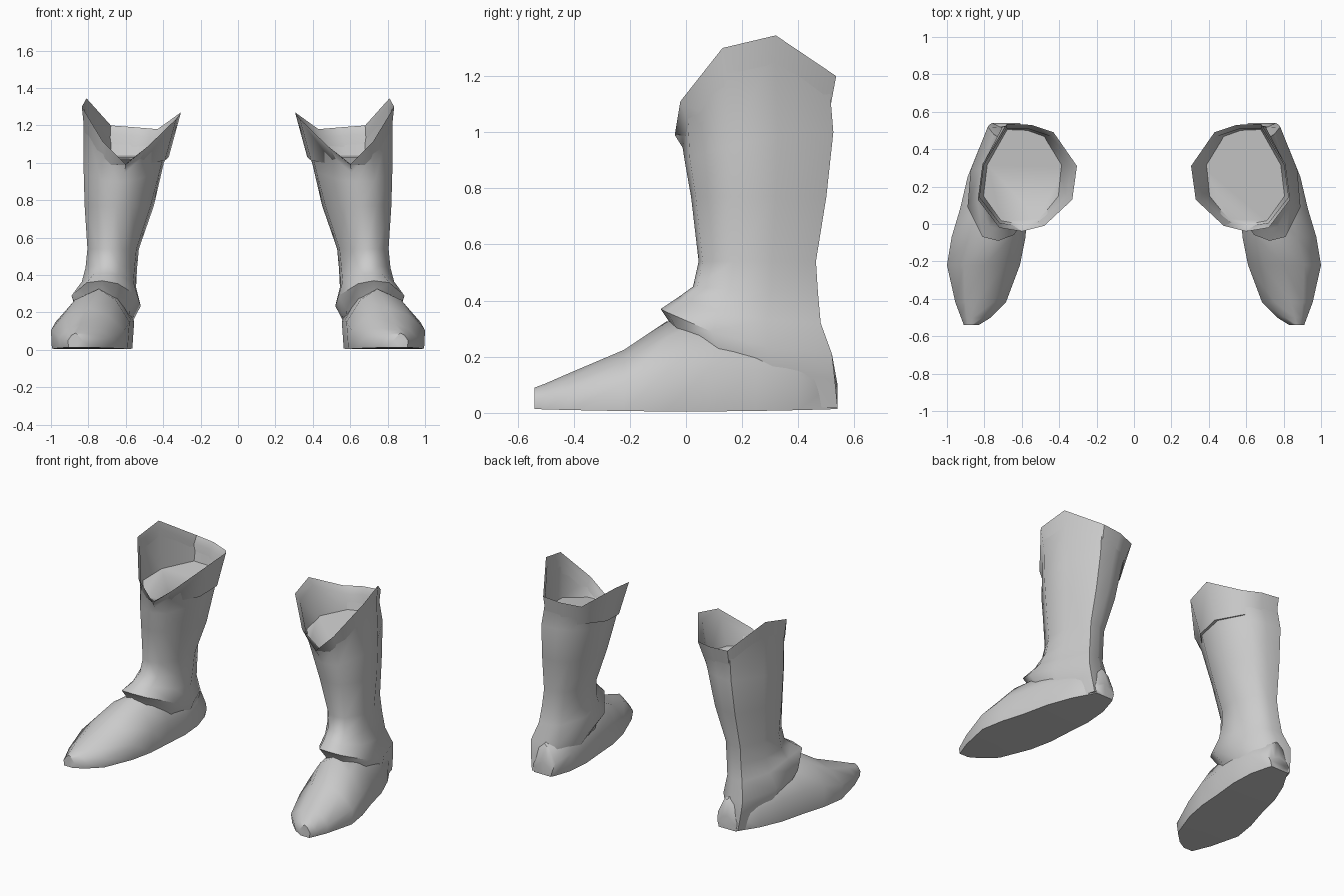
import bpy, bmesh, math

cube = bpy.data.objects.get("Cube")
if cube:
    bpy.data.objects.remove(cube)

grey = bpy.data.materials.new("plain_grey")
grey.use_nodes = True
grey.diffuse_color = (0.6, 0.6, 0.6, 1)
grey.node_tree.nodes["Principled BSDF"].inputs["Base Color"].default_value = (0.6, 0.6, 0.6, 1)


def loft(name, rings, angle):
    """Skin closed rings, cap both ends and mirror to make the pair."""
    bm = bmesh.new()
    loops = [[bm.verts.new(p) for p in ring] for ring in rings]
    for a, b in zip(loops, loops[1:]):
        for i in range(len(a)):
            j = (i + 1) % len(a)
            bm.faces.new((a[i], a[j], b[j], b[i]))
    bm.faces.new(loops[0])
    bm.faces.new(loops[-1])
    bmesh.ops.recalc_face_normals(bm, faces=bm.faces)
    mesh = bpy.data.meshes.new(name)
    bm.to_mesh(mesh)
    bm.free()
    mesh.materials.append(grey)
    obj = bpy.data.objects.new(name, mesh)
    bpy.context.collection.objects.link(obj)
    obj.modifiers.new("pair", 'MIRROR').use_mirror_merge = False
    bpy.ops.object.select_all(action='DESELECT')
    obj.select_set(True)
    bpy.context.view_layer.objects.active = obj
    bpy.ops.object.shade_smooth_by_angle(angle=math.radians(angle))


# Top rim: a saddle with a deep notch at the front
rim = [(.60, -.04, .99), (.72, -.02, 1.11), (.835, .13, 1.30), (.81, .32, 1.345),
       (.68, .535, 1.2), (.55, .53, 1.19), (.43, .49, 1.18), (.305, .31, 1.27),
       (.33, .13, 1.235), (.48, -.01, 1.09)]
unit = [((x - .305) / .53, (y + .04) / .575) for x, y, z in rim]


def ring(x0, x1, y0, y1, z_front, z_back):
    return [(x0 + (x1 - x0) * u, y0 + (y1 - y0) * v,
             z_back + (z_front - z_back) * (1 - v) ** 2) for u, v in unit]


# Shaft from heel to collar, then over the rim and down to the inner floor
under_rim = [(x, y, r[2] - .045) for (x, y, z), r in
             zip(ring(.335, .825, -.012, .512, 0, 0), rim)]
shaft = [
    ring(.59, .83, .02, .54, .02, .02),
    ring(.565, .86, -.05, .53, .31, .12),
    ring(.52, .89, -.09, .52, .37, .21),
    ring(.545, .835, -.03, .48, .41, .32),
    ring(.54, .815, .025, .47, .45, .43),
    ring(.53, .805, .045, .463, .54, .54),
    ring(.45, .82, .018, .50, .77, .77),
    ring(.40, .825, -.005, .525, .90, 1.0),
    under_rim,
    rim,
    ring(.37, .805, 0, .505, .985, 1.04),
]
loft("boot_shaft", shaft, 55)


# Foot: domed cross-sections from toe to heel (y, inner x, outer x, top z, ridge x)
sections = [(-.54, .83, .91, .09, .87), (-.50, .765, .925, .105, .86),
            (-.42, .685, .955, .14, .84), (-.22, .61, 1.0, .225, .80),
            (-.07, .58, .975, .325, .745), (.08, .57, .93, .34, .72),
            (.25, .555, .89, .33, .70), (.40, .565, .83, .28, .68),
            (.52, .60, .76, .21, .68), (.54, .61, .75, .10, .68)]


def foot_ring(y, x0, x1, top, ridge):
    mid = (x0 + x1) / 2
    bottom = .005 + .03 * y * y
    side = bottom + (top - bottom) * .45
    high = bottom + (top - bottom) * .82
    return [(x0 + .01, y, bottom), (mid, y, bottom), (x1 - .005, y, bottom),
            (x1, y, side), (x1 * .55 + ridge * .45, y, high), (ridge, y, top),
            (x0 * .55 + ridge * .45, y, high), (x0, y, side)]


loft("boot_foot", [foot_ring(*s) for s in sections], 50)
